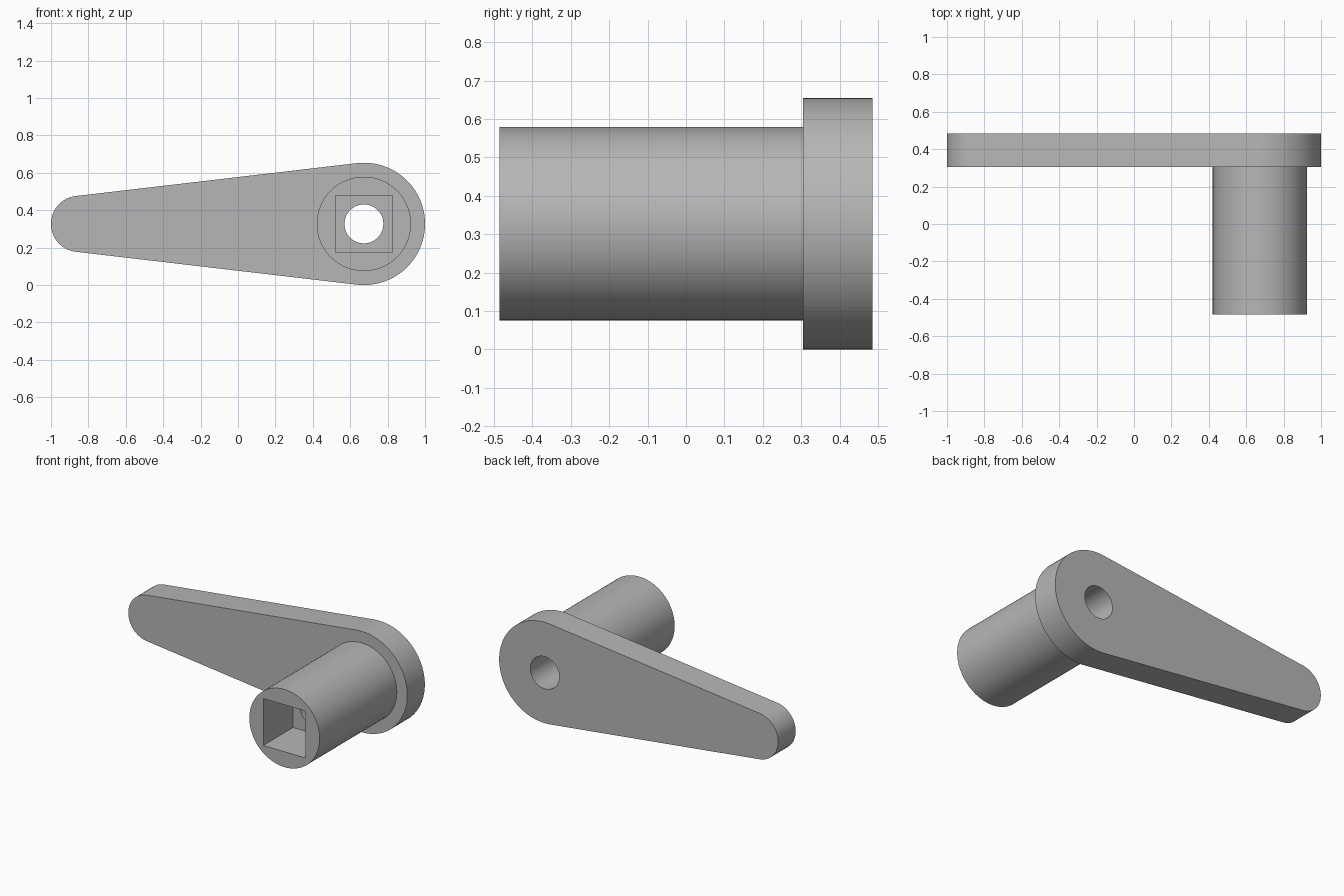
import bpy
import bmesh
from math import asin, cos, sin, pi

if "Cube" in bpy.data.objects:
    bpy.data.objects.remove(bpy.data.objects["Cube"], do_unlink=True)

# Main dimensions
AXIS_X, AXIS_Z = 0.673, 0.327
BIG_R, TIP_R, TIP_X = 0.327, 0.15, -0.85
HUB_R, BORE_R, SOCKET = 0.252, 0.104, 0.152
FRONT, JOINT, BACK = -0.485, 0.305, 0.485
SOCKET_END = -0.18

grey = bpy.data.materials.new("plain grey")
grey.use_nodes = True
grey.diffuse_color = (0.47, 0.47, 0.47, 1)
grey.node_tree.nodes["Principled BSDF"].inputs["Base Color"].default_value = grey.diffuse_color


def arc(cx, cz, radius, start, end, steps):
    """Points of an arc in the XZ plane, both ends included."""
    angles = [start + (end - start) * i / steps for i in range(steps + 1)]
    return [(cx + radius * cos(a), cz + radius * sin(a)) for a in angles]


def circle(radius, steps=96):
    return arc(AXIS_X, AXIS_Z, radius, 0, 2 * pi, steps)[:-1]


def extrude(name, outline, y0, y1):
    """Solid made by sweeping an XZ outline from y0 to y1."""
    bm = bmesh.new()
    face = bm.faces.new([bm.verts.new((x, y0, z)) for x, z in outline])
    swept = bmesh.ops.extrude_face_region(bm, geom=[face])["geom"]
    verts = [v for v in swept if isinstance(v, bmesh.types.BMVert)]
    bmesh.ops.translate(bm, vec=(0, y1 - y0, 0), verts=verts)
    bmesh.ops.recalc_face_normals(bm, faces=bm.faces)
    mesh = bpy.data.meshes.new(name)
    bm.to_mesh(mesh)
    bm.free()
    mesh.materials.append(grey)
    obj = bpy.data.objects.new(name, mesh)
    bpy.context.collection.objects.link(obj)
    return obj


def activate(obj):
    bpy.ops.object.select_all(action="DESELECT")
    obj.select_set(True)
    bpy.context.view_layer.objects.active = obj


def cut(obj, cutter):
    activate(obj)
    mod = obj.modifiers.new("cut", "BOOLEAN")
    mod.operation = "DIFFERENCE"
    mod.solver = "EXACT"
    mod.object = cutter
    bpy.ops.object.modifier_apply(modifier=mod.name)


# Tapered arm: two arcs joined by their outer tangents
lean = pi / 2 + asin((BIG_R - TIP_R) / (AXIS_X - TIP_X))
outline = arc(AXIS_X, AXIS_Z, BIG_R, -lean, lean, 64)
outline += arc(TIP_X, AXIS_Z, TIP_R, lean, 2 * pi - lean, 48)
arm = extrude("lever_arm", outline, JOINT, BACK)

# Round hub standing out from the front of the arm
hub = extrude("hub", circle(HUB_R), FRONT, JOINT)

# Square socket in the hub, round bore through both parts
square = [(AXIS_X + SOCKET * sx, AXIS_Z + SOCKET * sz)
          for sx, sz in ((-1, -1), (1, -1), (1, 1), (-1, 1))]
socket_cutter = extrude("socket_cutter", square, FRONT - 0.1, SOCKET_END)
bore_cutter = extrude("bore_cutter", circle(BORE_R), FRONT - 0.2, BACK + 0.1)
cut(hub, socket_cutter)
cut(hub, bore_cutter)
cut(arm, bore_cutter)
for cutter in (socket_cutter, bore_cutter):
    bpy.data.objects.remove(cutter, do_unlink=True)

# Smooth curved walls, sharp rims
for part in (arm, hub):
    activate(part)
    bpy.ops.object.shade_smooth_by_angle(angle=pi / 6)
